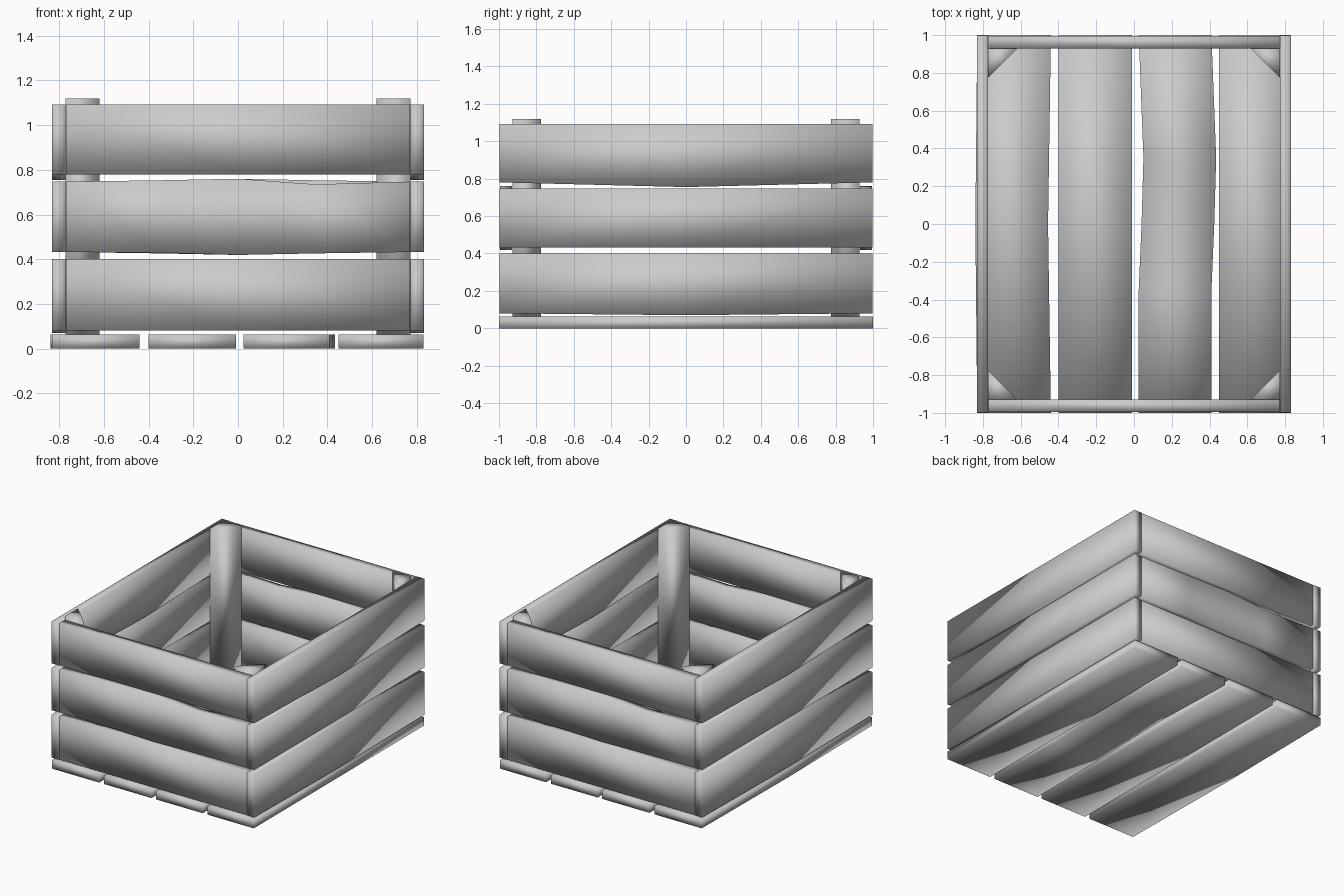
import bpy, bmesh
from math import pi
from mathutils import Matrix

if "Cube" in bpy.data.objects:
    bpy.data.objects.remove(bpy.data.objects["Cube"])

wood = bpy.data.materials.new("plain_grey")
wood.use_nodes = True
GREY = (0.6, 0.6, 0.6, 1)
wood.diffuse_color = GREY
wood.node_tree.nodes["Principled BSDF"].inputs["Base Color"].default_value = GREY


def finish(name, bm, turn=0):
    bmesh.ops.recalc_face_normals(bm, faces=bm.faces)
    bm.transform(Matrix.Rotation(turn, 4, "Z"))
    for f in bm.faces:
        f.smooth = True
    mesh = bpy.data.meshes.new(name)
    bm.to_mesh(mesh)
    bm.free()
    mesh.materials.append(wood)
    bpy.context.collection.objects.link(bpy.data.objects.new(name, mesh))


def plank(name, low, high, axis, bend_axis, stations, turn=0):
    """Softly shaded board; each station is (position, low edge shift, high edge shift)."""
    bm = bmesh.new()
    a, b = [i for i in range(3) if i != axis]
    rings = []
    for pos, shift_low, shift_high in stations:
        ring = []
        for u, v in ((0, 0), (1, 0), (1, 1), (0, 1)):
            co = [0, 0, 0]
            co[axis] = pos
            co[a] = (low[a], high[a])[u]
            co[b] = (low[b], high[b])[v]
            side = u if bend_axis == a else v
            co[bend_axis] += (shift_low, shift_high)[side]
            ring.append(bm.verts.new(co))
        rings.append(ring)
    for r, s in zip(rings, rings[1:]):
        for i in range(4):
            j = (i + 1) % 4
            bm.faces.new((r[i], r[j], s[j], s[i]))
    bm.faces.new(rings[0])
    bm.faces.new(rings[-1])
    finish(name, bm, turn)


# Floor boards
floor = {
    "outer_right": (-0.83, -0.44, [(-1, 0, 0), (0, -0.01, -0.015), (1, 0, 0)]),
    "inner_right": (-0.40, -0.01, [(-1, 0, 0), (0, 0, 0), (1, 0, 0)]),
    "inner_left": (0.025, 0.41, [(-1, 0, 0), (-0.35, 0, 0), (0, 0.015, 0.015),
                                 (0.35, 0.025, 0.025), (1, 0, 0)]),
    "outer_left": (0.45, 0.83, [(-1, 0, 0), (0, 0, 0), (1, 0, 0)]),
}
for name, (x0, x1, stations) in floor.items():
    plank("floor_board_" + name, (x0, 0, 0), (x1, 0, 0.062), 1, 0, stations)

# Wall boards: three levels, the same pair turned half round
levels = {"lower": (0.08, 0.40), "middle": (0.432, 0.747), "upper": (0.78, 1.093)}
for turn, end, flank in ((0, "front", "left"), (pi, "back", "right")):
    for level, (z0, z1) in levels.items():
        stations = [(-0.77, 0, 0), (0, 0, 0), (0.77, 0, 0)]
        if level == "middle":
            stations = [(-0.77, 0, 0), (-0.35, -0.003, 0.006), (0, -0.013, 0.013),
                        (0.35, -0.006, -0.012), (0.77, 0, 0)]
        plank(f"{end}_board_{level}", (0, -0.995, z0), (0, -0.93, z1), 0, 2, stations, turn)
        dip = {"lower": -0.01, "middle": 0, "upper": -0.025}[level]
        plank(f"{flank}_board_{level}", (0.772, 0, z0), (0.832, 0, z1), 1, 2,
              [(-0.998, 0, 0), (0, dip, 0), (0.998, 0, 0)], turn)

# Triangular corner posts
for sx, side in ((-1, "right"), (1, "left")):
    for sy, end in ((-1, "front"), (1, "back")):
        bm = bmesh.new()
        tri = [(0.772, 0.928), (0.62, 0.928), (0.772, 0.775)]
        base = bm.faces.new([bm.verts.new((sx * x, sy * y, 0.062)) for x, y in tri])
        top = bmesh.ops.extrude_face_region(bm, geom=[base])["geom"]
        bmesh.ops.translate(bm, vec=(0, 0, 1.058),
                            verts=[v for v in top if isinstance(v, bmesh.types.BMVert)])
        finish(f"corner_post_{end}_{side}", bm)
